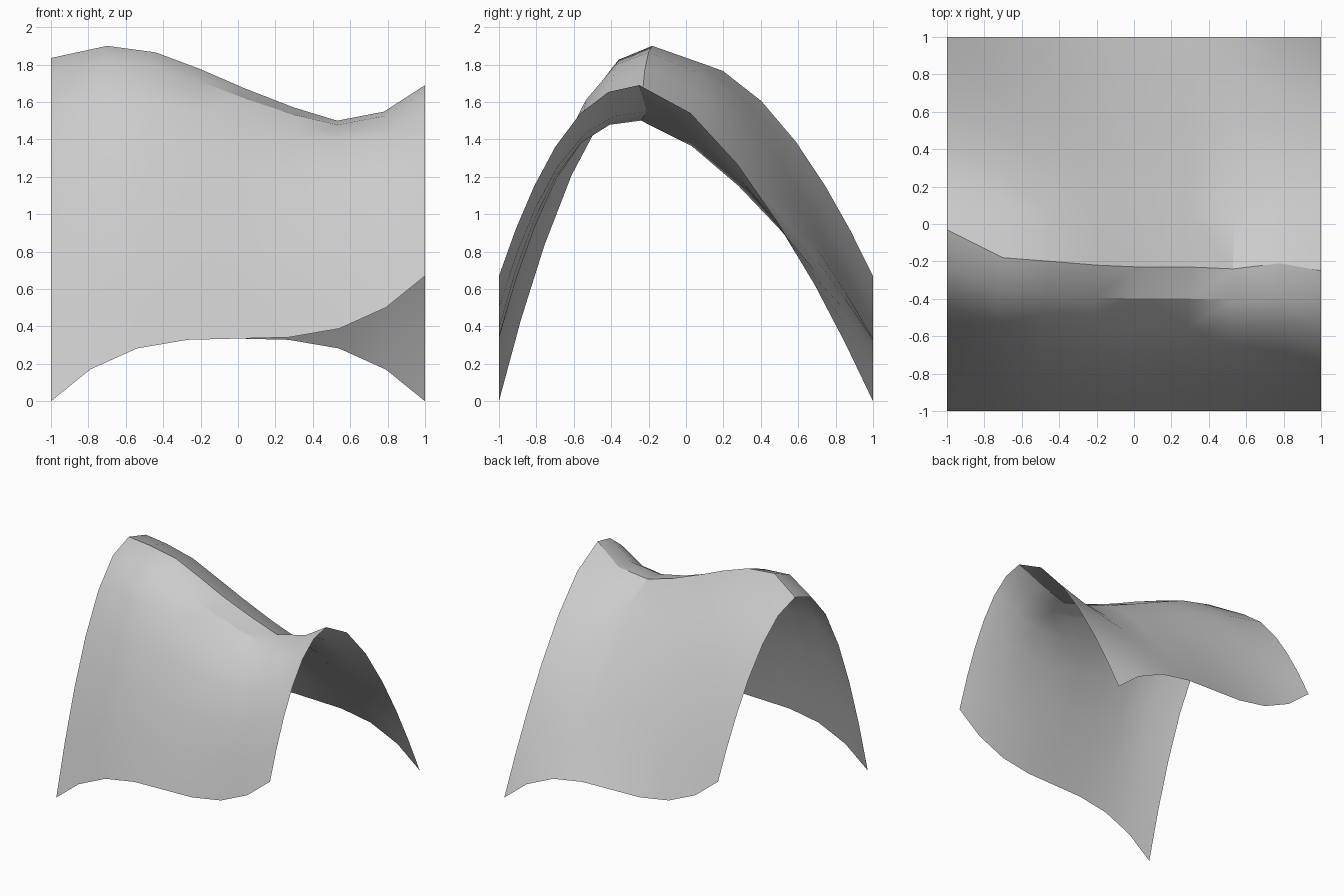
import bpy
import bmesh

cube = bpy.data.objects.get("Cube")
if cube:
    bpy.data.objects.remove(cube, do_unlink=True)

grey = bpy.data.materials.new("light_grey")
grey.use_nodes = True
colour = (0.6, 0.6, 0.6, 1)
grey.diffuse_color = colour
grey.node_tree.nodes["Principled BSDF"].inputs["Base Color"].default_value = colour

# Each column: foot x, ridge x, ridge y, ridge z, front and back fullness
COLUMNS = [
    (-1.00, -1.00, -0.03, 1.835, 2.10, 1.87),
    (-0.79, -0.70, -0.18, 1.900, 2.08, 1.80),
    (-0.54, -0.44, -0.20, 1.865, 2.10, 1.73),
    (-0.27, -0.20, -0.22, 1.775, 2.10, 1.66),
    (0.00, 0.03, -0.23, 1.675, 2.15, 1.60),
    (0.27, 0.30, -0.23, 1.570, 2.30, 1.50),
    (0.54, 0.53, -0.24, 1.500, 2.60, 1.44),
    (0.79, 0.78, -0.21, 1.548, 2.50, 1.50),
    (1.00, 1.00, -0.25, 1.690, 2.20, 1.60),
]
STEPS = [0.22, 0.42, 0.60, 0.75, 0.88, 1.0]
# Signed distance from the ridge: front foot is -1, back foot is +1
ROWS = [-t for t in reversed(STEPS)] + [0.0] + STEPS


def sheet_point(column, row):
    foot_x, ridge_x, ridge_y, ridge_z, front, back = column
    side = -1 if row < 0 else 1
    t = abs(row)
    # Front and back hems are opposite cubic waves
    foot_z = 0.335 * (1 - side * foot_x ** 3)
    fullness = front if side < 0 else back
    x = ridge_x + (foot_x - ridge_x) * t
    y = ridge_y + (side - ridge_y) * t
    z = foot_z + (ridge_z - foot_z) * (1 - t ** fullness)
    return x, y, z


# Open arched sheet
bm = bmesh.new()
grid = [[bm.verts.new(sheet_point(c, r)) for r in ROWS] for c in COLUMNS]
for a, b in zip(grid, grid[1:]):
    for j in range(len(ROWS) - 1):
        bm.faces.new((a[j], b[j], b[j + 1], a[j + 1]))
bmesh.ops.triangulate(bm, faces=bm.faces[:])
mesh = bpy.data.meshes.new("arched_sheet")
bm.to_mesh(mesh)
bm.free()
mesh.materials.append(grey)

sheet = bpy.data.objects.new("arched_sheet", mesh)
bpy.context.collection.objects.link(sheet)
bpy.context.view_layer.objects.active = sheet
sheet.select_set(True)
bpy.ops.object.shade_smooth_by_angle()
